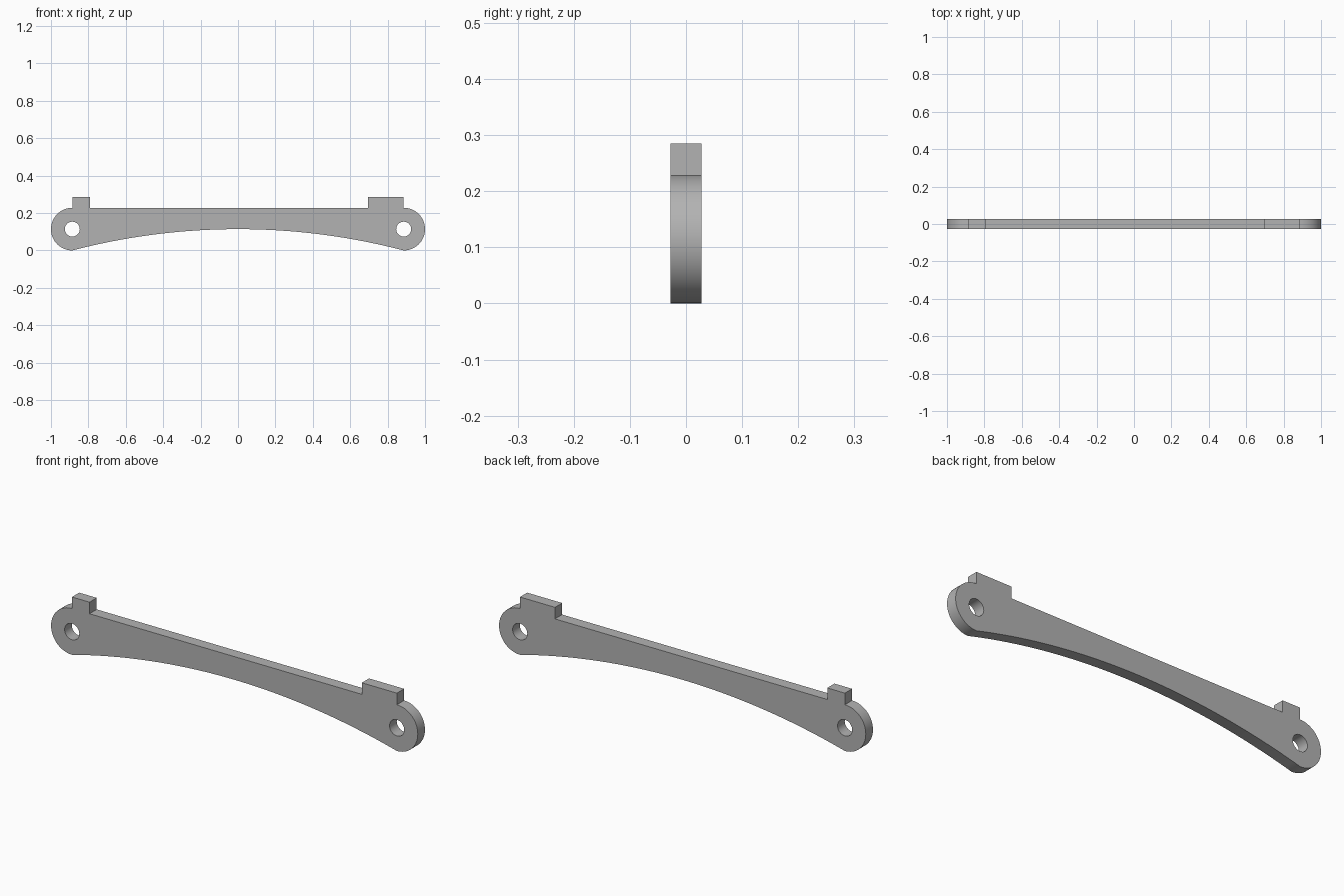
import bpy, bmesh
from math import pi, sin, cos, sqrt

cube = bpy.data.objects.get("Cube")
if cube:
    bpy.data.objects.remove(cube)

R = 0.114          # end radius, half the bar height
CX = 1 - R         # pivot centre distance
HOLE = 0.04        # pivot hole radius
HALF = 0.028       # half thickness
TOP, TAB = 2 * R, 0.285


def arc(cx, cz, r, a0, a1, n):
    return [(cx + r * cos(a0 + (a1 - a0) * i / n),
             cz + r * sin(a0 + (a1 - a0) * i / n)) for i in range(n + 1)]


# Outline: rounded ends, two top tabs, arched underside
outline = arc(-CX, R, R, 1.5 * pi, 0.5 * pi, 32)
outline += [(-CX, TAB), (-0.79, TAB), (-0.79, TOP)]
outline += [(0.695, TOP), (0.695, TAB), (CX, TAB)]
outline += arc(CX, R, R, 0.5 * pi, -0.5 * pi, 32)
big = (CX ** 2 + R ** 2) / (2 * R)
for i in range(1, 48):
    x = CX - 2 * CX * i / 48
    outline.append((x, R - big + sqrt(big ** 2 - x ** 2)))

# Pivot holes
loops = [outline] + [arc(s * CX, R, HOLE, 0, 2 * pi, 32)[:-1] for s in (-1, 1)]

# Fill the profile and extrude it through the thickness
bm = bmesh.new()
edges = []
for loop in loops:
    vs = [bm.verts.new((x, -HALF, z)) for x, z in loop]
    edges += [bm.edges.new((a, b)) for a, b in zip(vs, vs[1:] + vs[:1])]
bmesh.ops.triangle_fill(bm, use_beauty=True, edges=edges)
ext = bmesh.ops.extrude_face_region(bm, geom=bm.faces[:], use_keep_orig=True)
moved = [v for v in ext["geom"] if isinstance(v, bmesh.types.BMVert)]
bmesh.ops.translate(bm, verts=moved, vec=(0, 2 * HALF, 0))
bmesh.ops.recalc_face_normals(bm, faces=bm.faces[:])
mesh = bpy.data.meshes.new("link_bar")
bm.to_mesh(mesh)
bm.free()

# Plain grey material
grey = bpy.data.materials.new("mid grey")
grey.use_nodes = True
colour = (0.45, 0.45, 0.45, 1)
grey.diffuse_color = colour
grey.node_tree.nodes["Principled BSDF"].inputs["Base Color"].default_value = colour
mesh.materials.append(grey)

bar = bpy.data.objects.new("link_bar", mesh)
bpy.context.collection.objects.link(bar)
bpy.ops.object.select_all(action="DESELECT")
bar.select_set(True)
bpy.context.view_layer.objects.active = bar
bpy.ops.object.shade_smooth_by_angle(angle=pi / 6)
